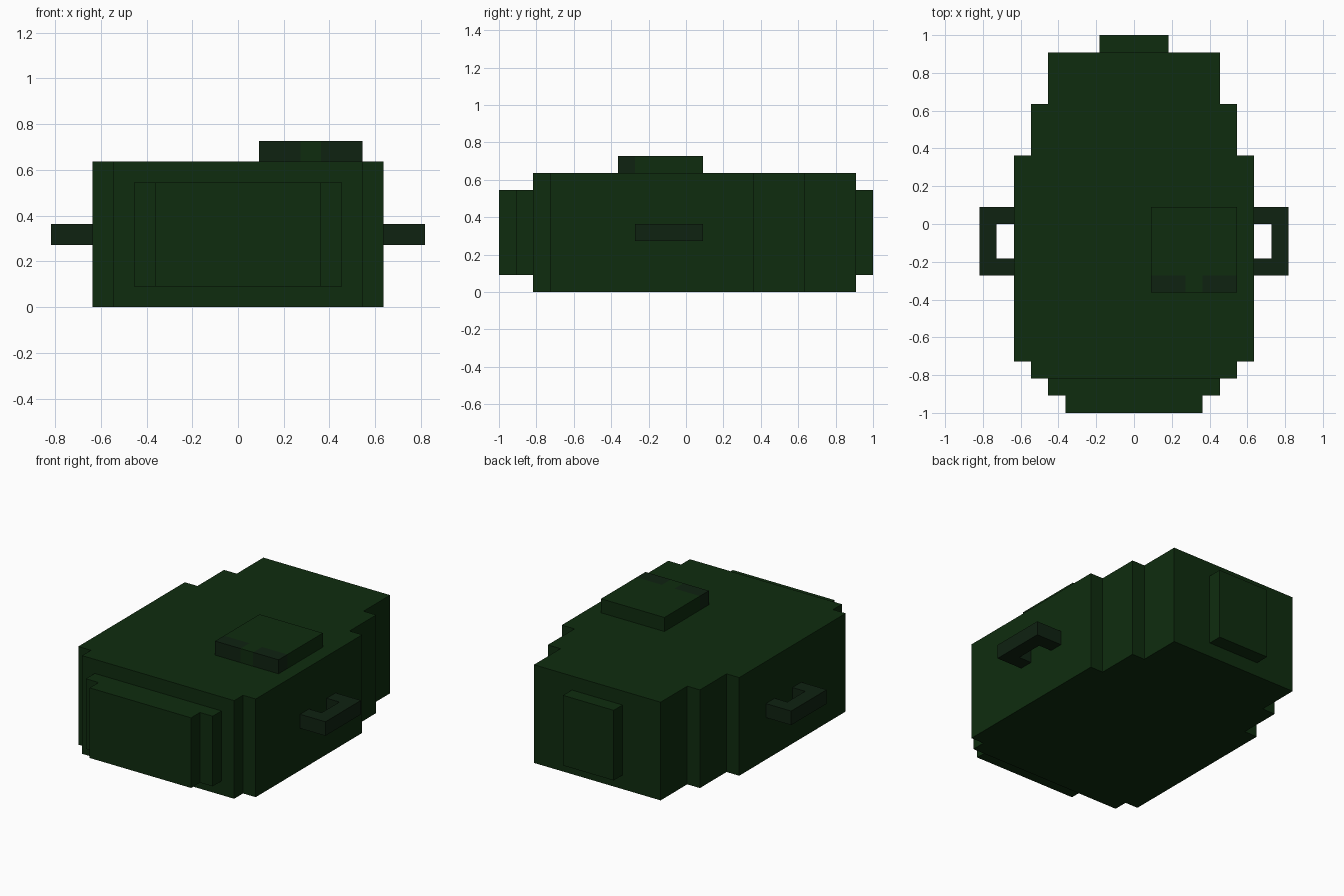
import bpy
import bmesh
from mathutils import Vector

cube = bpy.data.objects.get("Cube")
if cube:
    bpy.data.objects.remove(cube, do_unlink=True)

U = 1 / 11  # one block of the stepped design


def material(name, rgb):
    m = bpy.data.materials.new(name)
    m.use_nodes = True
    m.diffuse_color = (*rgb, 1)
    bsdf = m.node_tree.nodes["Principled BSDF"]
    bsdf.inputs["Base Color"].default_value = (*rgb, 1)
    bsdf.inputs["Roughness"].default_value = 0.8
    return m


green = material("dark green", (0.0046, 0.0255, 0.0046))
dark = material("blackish green", (0.0048, 0.0160, 0.0056))


def extrude_outline(name, points, z0, z1, mats, cuts=(), rule=None):
    """Prism from a plan outline in blocks; optional cut planes and colour rule."""
    bm = bmesh.new()
    face = bm.faces.new([bm.verts.new((x * U, y * U, z0 * U)) for x, y in points])
    top = bmesh.ops.extrude_face_region(bm, geom=[face])["geom"]
    verts = [g for g in top if isinstance(g, bmesh.types.BMVert)]
    bmesh.ops.translate(bm, verts=verts, vec=(0, 0, (z1 - z0) * U))
    for co, normal in cuts:
        bmesh.ops.bisect_plane(bm, geom=bm.verts[:] + bm.edges[:] + bm.faces[:],
                               plane_co=Vector(co) * U, plane_no=normal)
    bmesh.ops.recalc_face_normals(bm, faces=bm.faces[:])
    if rule:
        for f in bm.faces:
            f.material_index = rule(f.calc_center_median() / U)
    mesh = bpy.data.meshes.new(name)
    bm.to_mesh(mesh)
    bm.free()
    for m in mats:
        mesh.materials.append(m)
    obj = bpy.data.objects.new(name, mesh)
    bpy.context.collection.objects.link(obj)
    return obj


def box_outline(x0, x1, y0, y1):
    return [(x0, y0), (x1, y0), (x1, y1), (x0, y1)]


# Stepped hull, mirrored across x
side = [(6, -9), (6, -8), (7, -8), (7, 4), (6, 4), (6, 7), (5, 7), (5, 10)]
hull = side + [(-x, y) for x, y in reversed(side)]
extrude_outline("hull", hull, 0, 7, [green])

# Stepped nose and rear plate
nose_side = [(4, -11), (4, -10), (5, -10), (5, -9)]
nose = nose_side + [(-x, y) for x, y in reversed(nose_side)]
extrude_outline("nose", nose, 1, 6, [green])
extrude_outline("rear_plate", box_outline(-2, 2, 10, 11), 1, 6, [green])

# Raised hatch with two dark blocks at its front corners
extrude_outline(
    "hatch", box_outline(1, 6, -4, 1), 7, 8, [green, dark],
    cuts=[((3, 0, 0), (1, 0, 0)), ((4, 0, 0), (1, 0, 0)), ((0, -3, 0), (0, 1, 0))],
    rule=lambda c: int(c.y < -3 and not 3 < c.x < 4))

# Side handles
grip = [(7, -3), (9, -3), (9, 1), (7, 1), (7, 0), (8, 0), (8, -2), (7, -2)]
for name, s in (("left_handle", 1), ("right_handle", -1)):
    extrude_outline(name, [(s * x, y) for x, y in grip], 3, 4, [dark])
